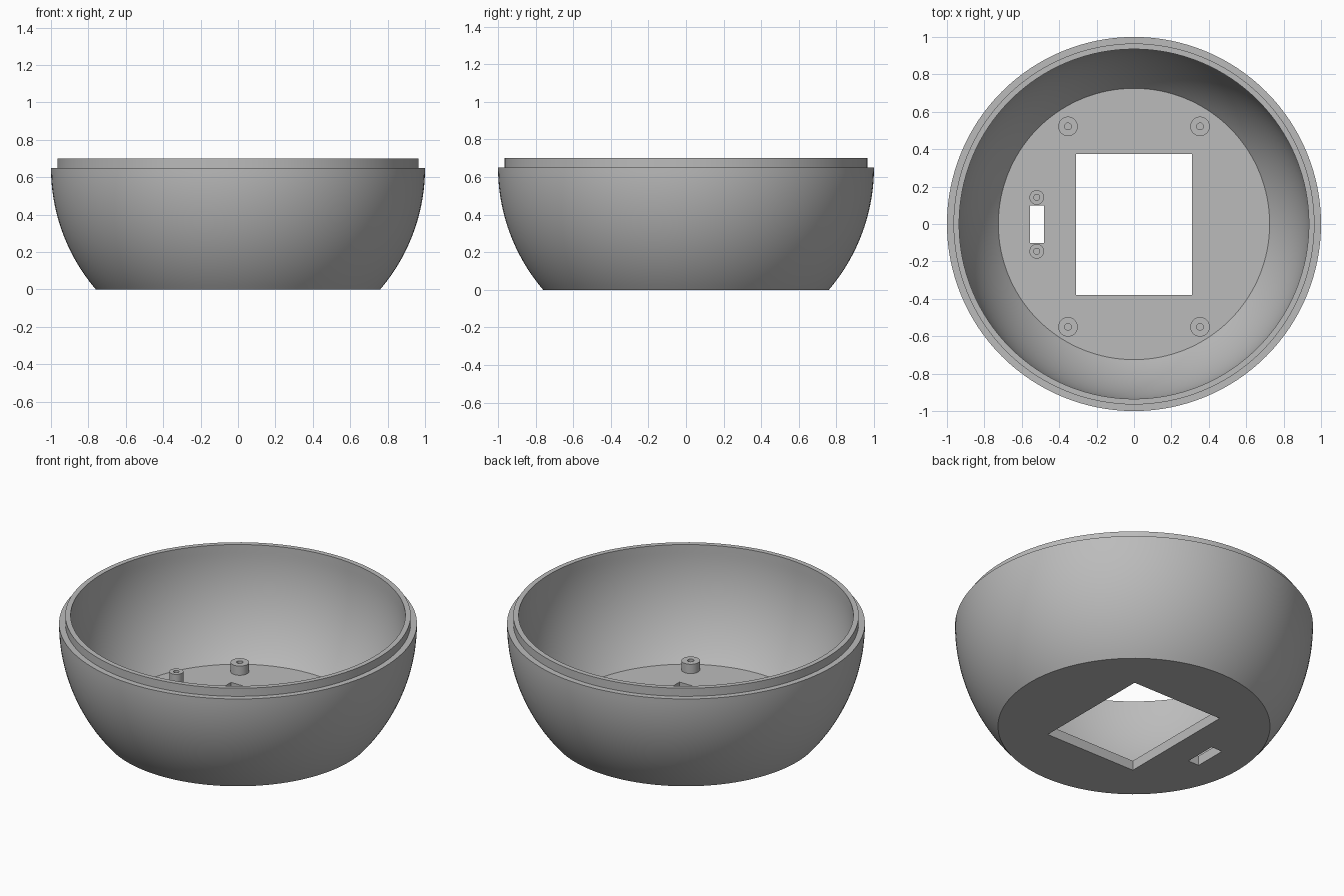
import bpy, bmesh
from math import sin, cos, pi, acos

cube = bpy.data.objects.get("Cube")
if cube:
    bpy.data.objects.remove(cube, do_unlink=True)

# One plain grey plastic
grey = bpy.data.materials.new("grey_plastic")
grey.use_nodes = True
colour = (0.5, 0.5, 0.5, 1)
grey.diffuse_color = colour
grey.node_tree.nodes["Principled BSDF"].inputs["Base Color"].default_value = colour

EQUATOR = 0.65   # height of the sphere centre
FLOOR = 0.06     # top of the floor
RIM = 0.70       # top of the lip


def finish(name, bm, location=(0, 0, 0)):
    bmesh.ops.recalc_face_normals(bm, faces=bm.faces)
    mesh = bpy.data.meshes.new(name)
    bm.to_mesh(mesh)
    bm.free()
    mesh.materials.append(grey)
    obj = bpy.data.objects.new(name, mesh)
    obj.location = location
    bpy.context.collection.objects.link(obj)
    return obj


def activate(obj):
    bpy.ops.object.select_all(action='DESELECT')
    obj.select_set(True)
    bpy.context.view_layer.objects.active = obj


def smooth(obj):
    activate(obj)
    bpy.ops.object.shade_smooth_by_angle(angle=pi / 6)


def lathe(name, profile, sides, location=(0, 0, 0)):
    """Revolve (radius, z) points around z; both ends are capped."""
    bm = bmesh.new()
    rings = [[bm.verts.new((r * cos(2 * pi * i / sides), r * sin(2 * pi * i / sides), z))
              for i in range(sides)] for r, z in profile]
    for low, high in zip(rings, rings[1:]):
        for i in range(sides):
            j = (i + 1) % sides
            bm.faces.new((low[i], low[j], high[j], high[i]))
    bm.faces.new(rings[0])
    bm.faces.new(rings[-1])
    return finish(name, bm, location)


def sphere_arc(radius, bottom, steps=24):
    """Profile of a sphere from height bottom up to its equator."""
    start = acos((EQUATOR - bottom) / radius)
    angles = [start + (pi / 2 - start) * i / steps for i in range(steps + 1)]
    return [(radius * sin(a), EQUATOR - radius * cos(a)) for a in angles]


def cut_box(target, x0, x1, y0, y1):
    """Cut a rectangular opening through the floor."""
    bm = bmesh.new()
    bmesh.ops.create_cube(bm, size=1)
    for v in bm.verts:
        v.co = (x1 if v.co.x > 0 else x0, y1 if v.co.y > 0 else y0, v.co.z * 0.4)
    cutter = finish("opening_cutter", bm)
    cutter.hide_render = True
    activate(target)
    mod = target.modifiers.new("opening", 'BOOLEAN')
    mod.operation = 'DIFFERENCE'
    mod.solver = 'EXACT'
    mod.object = cutter
    bpy.ops.object.modifier_apply(modifier=mod.name)
    bpy.data.objects.remove(cutter, do_unlink=True)


# Bowl shell: outer sphere, stepped lip, inner sphere, flat floor
outer = sphere_arc(1.0, 0)
lip = [(0.965, EQUATOR), (0.965, RIM), (0.935, RIM)]
inner = sphere_arc(0.935, FLOOR)[::-1]
bowl = lathe("bowl_shell", outer + lip + inner, 128)
cut_box(bowl, -0.31, 0.31, -0.38, 0.375)     # main window
cut_box(bowl, -0.557, -0.482, -0.102, 0.1)   # side slot
smooth(bowl)


def standoff(name, x, y, radius, hole, height):
    """Round post with a blind screw hole."""
    bottom = FLOOR - 0.01
    profile = [(radius, bottom), (radius, FLOOR + height),
               (hole, FLOOR + height), (hole, FLOOR + 0.003)]
    smooth(lathe(name, profile, 40, (x, y, 0)))


# Four short posts around the window
for x, side in ((-0.353, "right"), (0.353, "left")):
    for y, end in ((0.522, "back"), (-0.55, "front")):
        standoff(f"post_{end}_{side}", x, y, 0.052, 0.018, 0.057)

# Two taller, thinner posts at the ends of the slot
for y, end in ((0.142, "back"), (-0.146, "front")):
    standoff(f"slot_post_{end}", -0.52, y, 0.039, 0.016, 0.1)
